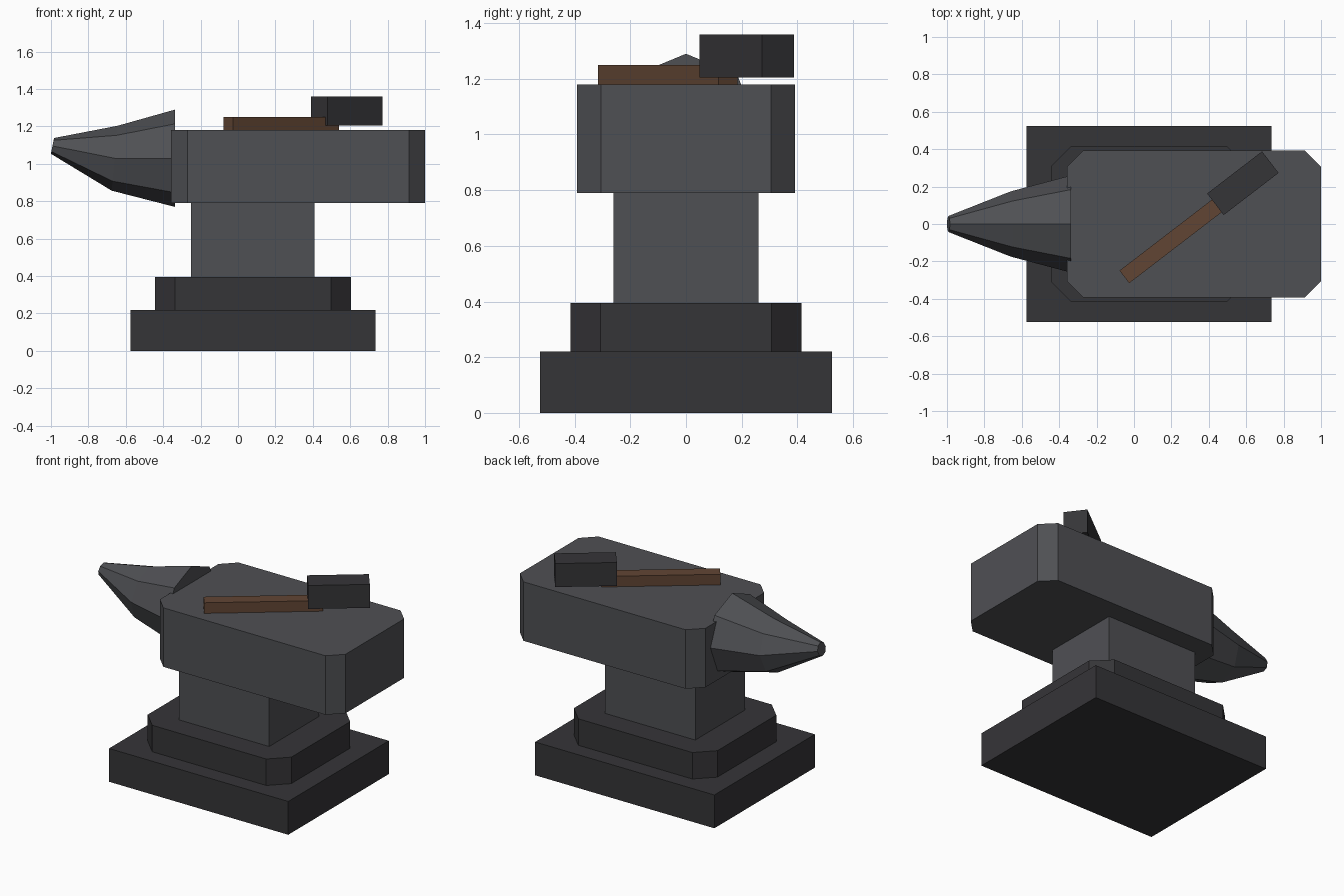
import bpy, bmesh
from math import radians, sin, cos, pi

if "Cube" in bpy.data.objects:
    bpy.data.objects.remove(bpy.data.objects["Cube"])


def material(name, rgb):
    m = bpy.data.materials.new(name)
    m.diffuse_color = (*rgb, 1)
    m.use_nodes = True
    m.node_tree.nodes["Principled BSDF"].inputs["Base Color"].default_value = m.diffuse_color
    return m


STEEL = material("steel", (0.078, 0.08, 0.088))
IRON = material("dark_iron", (0.036, 0.035, 0.039))
WOOD = material("wood", (0.12, 0.06, 0.034))


def finish(name, bm, mat):
    bmesh.ops.recalc_face_normals(bm, faces=bm.faces)
    me = bpy.data.meshes.new(name)
    bm.to_mesh(me)
    bm.free()
    me.materials.append(mat)
    ob = bpy.data.objects.new(name, me)
    bpy.context.collection.objects.link(ob)
    return ob


def block(name, x, y, z, mat, cut=0.0, turn=0.0):
    """Box from (min, max) ranges; cut chamfers the upright edges."""
    bm = bmesh.new()
    bmesh.ops.create_cube(bm, size=1)
    bmesh.ops.scale(bm, vec=(x[1] - x[0], y[1] - y[0], z[1] - z[0]), verts=bm.verts)
    if cut:
        upright = [e for e in bm.edges if abs(e.verts[0].co.z - e.verts[1].co.z) > 0.01]
        bmesh.ops.bevel(bm, geom=upright, offset=cut, segments=1, affect='EDGES')
    ob = finish(name, bm, mat)
    ob.location = (sum(x) / 2, sum(y) / 2, sum(z) / 2)
    ob.rotation_euler.z = radians(turn)
    return ob


def centred(mid, size):
    return (mid - size / 2, mid + size / 2)


# Stacked foot, waist and body
block("base", (-0.575, 0.735), (-0.525, 0.525), (0, 0.22), IRON)
block("base_step", (-0.445, 0.605), (-0.415, 0.415), (0.22, 0.395), IRON, cut=0.108)
block("waist", (-0.25, 0.41), (-0.26, 0.26), (0.395, 0.79), STEEL)
block("body", (-0.357, 1.0), (-0.392, 0.392), (0.79, 1.18), STEEL, cut=0.086)

# Horn: octagonal rings (x, z, radius, tilt) curving up to the tip
bm = bmesh.new()
rings = []
for x, z, r, tilt in ((-0.337, 1.03, 0.26, 0), (-0.66, 1.03, 0.174, 5), (-0.992, 1.096, 0.043, 11)):
    t = radians(tilt)
    ring = []
    for i in range(8):
        a = i * pi / 4
        ring.append(bm.verts.new((x + r * cos(a) * sin(t), r * sin(a), z + r * cos(a) * cos(t))))
    rings.append(ring)
for a, b in zip(rings, rings[1:]):
    for i in range(8):
        j = (i + 1) % 8
        bm.faces.new((a[i], a[j], b[j], b[i]))
bm.faces.new(rings[0])
bm.faces.new(rings[-1])
finish("horn", bm, STEEL)

# Hammer lying on the body
block("hammer_handle", centred(0.231, 0.712), centred(-0.066, 0.085), (1.18, 1.25), WOOD, turn=37.5)
block("hammer_head", centred(0.582, 0.37), centred(0.218, 0.145), (1.205, 1.36), IRON, turn=37.5)
